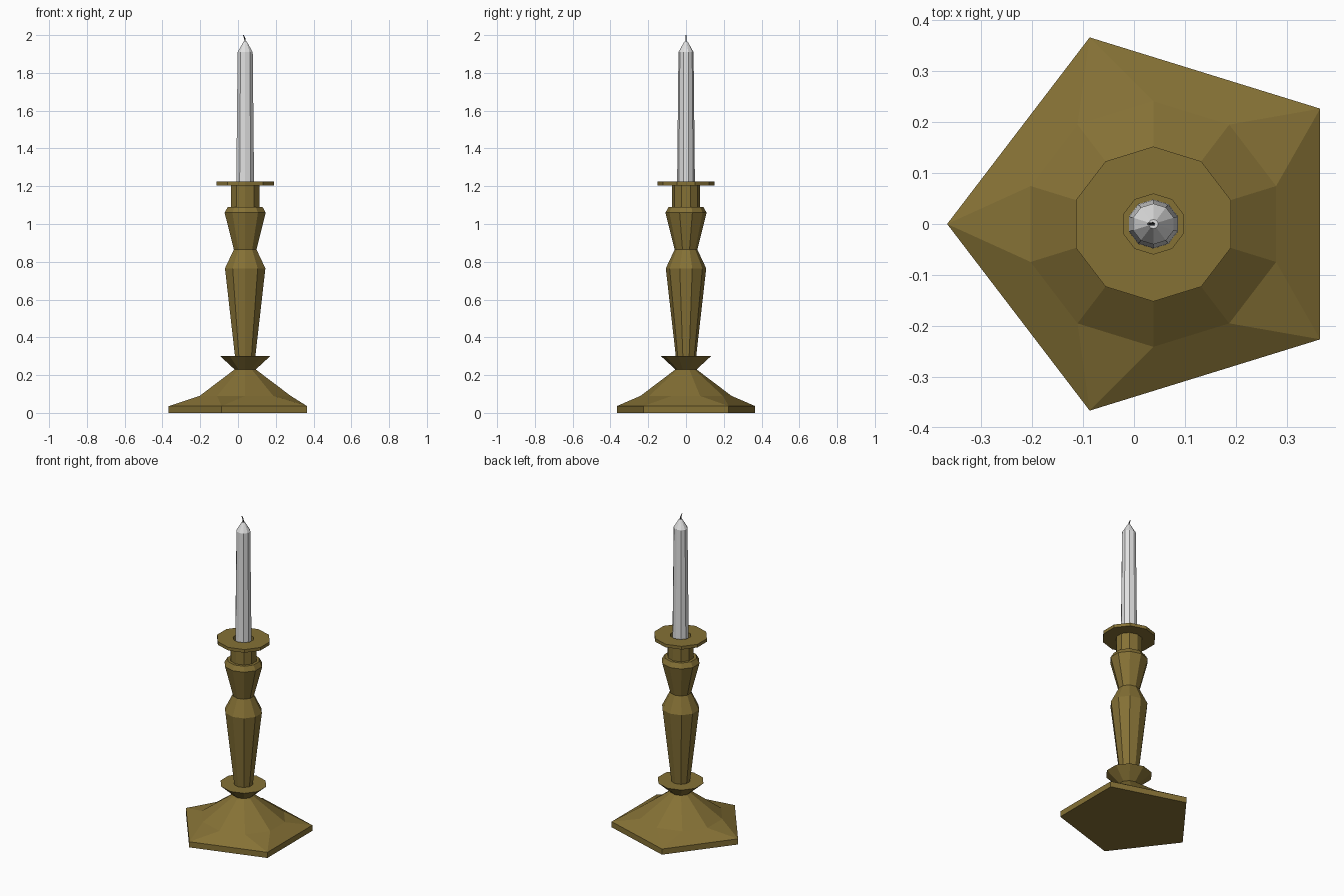
import bpy, bmesh, math

if "Cube" in bpy.data.objects:
    bpy.data.objects.remove(bpy.data.objects["Cube"])

CX = 0.038      # axis of the stick, offset from the base's box centre
SX = 1.051      # slight stretch along x


def material(name, rgb):
    m = bpy.data.materials.new(name)
    m.diffuse_color = (*rgb, 1)
    m.use_nodes = True
    m.node_tree.nodes["Principled BSDF"].inputs["Base Color"].default_value = m.diffuse_color
    return m


brass = material("aged brass", (0.235, 0.165, 0.036))
wax = material("pale wax", (0.75, 0.75, 0.75))
char = material("charred wick", (0.06, 0.06, 0.06))


def ring(bm, r, z, n=10, start=18, cx=CX):
    return [bm.verts.new((cx + SX * r * math.cos(math.radians(start + 360 * i / n)),
                          r * math.sin(math.radians(start + 360 * i / n)), z))
            for i in range(n)]


def bridge(bm, a, b):
    n = len(a)
    for i in range(n):
        j = (i + 1) % n
        bm.faces.new((a[i], a[j], b[j], b[i]))


def finish(bm, name, mat):
    bmesh.ops.recalc_face_normals(bm, faces=bm.faces)
    me = bpy.data.meshes.new(name)
    bm.to_mesh(me)
    bm.free()
    me.materials.append(mat)
    ob = bpy.data.objects.new(name, me)
    bpy.context.collection.objects.link(ob)
    return ob


def lathe(name, profile, mat, n=10, start=18):
    bm = bmesh.new()
    rings = [ring(bm, r, z, n, start) for r, z in profile]
    for a, b in zip(rings, rings[1:]):
        bridge(bm, a, b)
    bm.faces.new(rings[0])
    bm.faces.new(rings[-1])
    return finish(bm, name, mat)


# Five-sided foot rising into a ten-sided cone
bm = bmesh.new()
low = ring(bm, 0.385, 0, 5, 36)
rim = ring(bm, 0.385, 0.036, 5, 36)
mid = ring(bm, 0.241, 0.09)
neck = ring(bm, 0.056, 0.23)
bm.faces.new(low)
bridge(bm, low, rim)
for i in range(5):
    a, b, c = mid[2 * i], mid[2 * i + 1], mid[(2 * i + 2) % 10]
    nxt = rim[(i + 1) % 5]
    bm.faces.new((rim[i], b, a))
    bm.faces.new((rim[i], nxt, c, b))
bridge(bm, mid, neck)
bm.faces.new(neck)
finish(bm, "foot", brass)

# Flared collar, faceted column, socket and drip pan with a hollow
lathe("stem_and_drip_pan", [
    (0.056, 0.23), (0.132, 0.30), (0.054, 0.30), (0.107, 0.765),
    (0.06, 0.865), (0.109, 1.06), (0.092, 1.09), (0.075, 1.09),
    (0.075, 1.205), (0.152, 1.205), (0.152, 1.225), (0.059, 1.225),
    (0.059, 1.12)], brass)

# Tapered candle
lathe("candle", [(0.048, 1.12), (0.047, 1.225), (0.040, 1.91), (0.009, 1.965)], wax)

# Bent wick
bm = bmesh.new()
w = [ring(bm, 0.0035, 1.96, 5), ring(bm, 0.0035, 1.982, 5, cx=CX - 0.002),
     ring(bm, 0.0025, 2.0, 5, cx=CX - 0.010)]
bridge(bm, w[0], w[1])
bridge(bm, w[1], w[2])
bm.faces.new(w[0])
bm.faces.new(w[2])
finish(bm, "wick", char)
